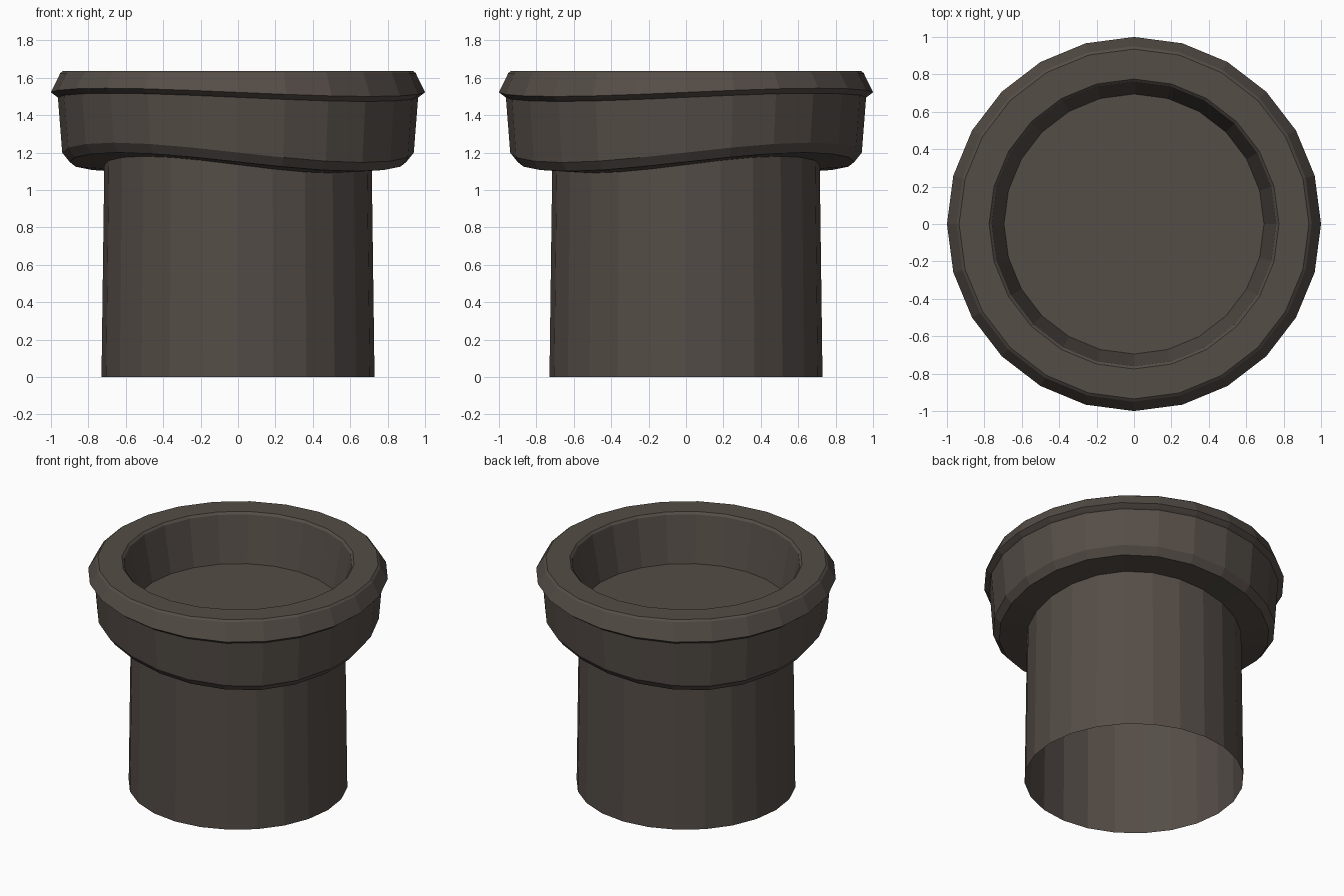
import bpy, bmesh, math

if "Cube" in bpy.data.objects:
    bpy.data.objects.remove(bpy.data.objects["Cube"])

SIDES = 24

# one dark brown metal for everything
metal = bpy.data.materials.new("dark_brown_metal")
metal.diffuse_color = (0.09, 0.074, 0.063, 1)
metal.use_nodes = True
metal.node_tree.nodes["Principled BSDF"].inputs["Base Color"].default_value = metal.diffuse_color


def lathe(name, profile, cap_end=False):
    """Revolve (radius, height, wave) points; wave lifts the ring twice per turn."""
    bm = bmesh.new()
    rings = []
    for r, z, wave in profile:
        ring = []
        for i in range(SIDES):
            a = 2 * math.pi * i / SIDES
            ring.append(bm.verts.new((r * math.cos(a), r * math.sin(a),
                                      z + wave * math.sin(2 * a))))
        rings.append(ring)
    for low, high in zip(rings, rings[1:]):
        for i in range(SIDES):
            j = (i + 1) % SIDES
            bm.faces.new((low[i], low[j], high[j], high[i]))
    if cap_end:
        bm.faces.new(rings[-1])
    mesh = bpy.data.meshes.new(name)
    bm.to_mesh(mesh)
    bm.free()
    mesh.materials.append(metal)
    obj = bpy.data.objects.new(name, mesh)
    bpy.context.collection.objects.link(obj)
    return obj


# open-bottomed pipe, slightly wider at the foot
lathe("pipe", [(0.73, 0, 0), (0.715, 1.135, 0.045)])

# wavy collar under the rim
lathe("collar", [(0.715, 1.135, 0.045), (0.90, 1.15, 0.05),
                 (0.94, 1.20, 0.053), (0.963, 1.495, 0.022)])

# flared rim, flat on top, with the basin and its floor
lathe("rim_and_basin", [(0.963, 1.495, 0.022), (0.975, 1.503, 0.022),
                        (1.0, 1.522, 0.022), (0.95, 1.625, 0),
                        (0.935, 1.637, 0), (0.775, 1.637, 0),
                        (0.76, 1.622, 0), (0.695, 1.29, 0)], cap_end=True)
